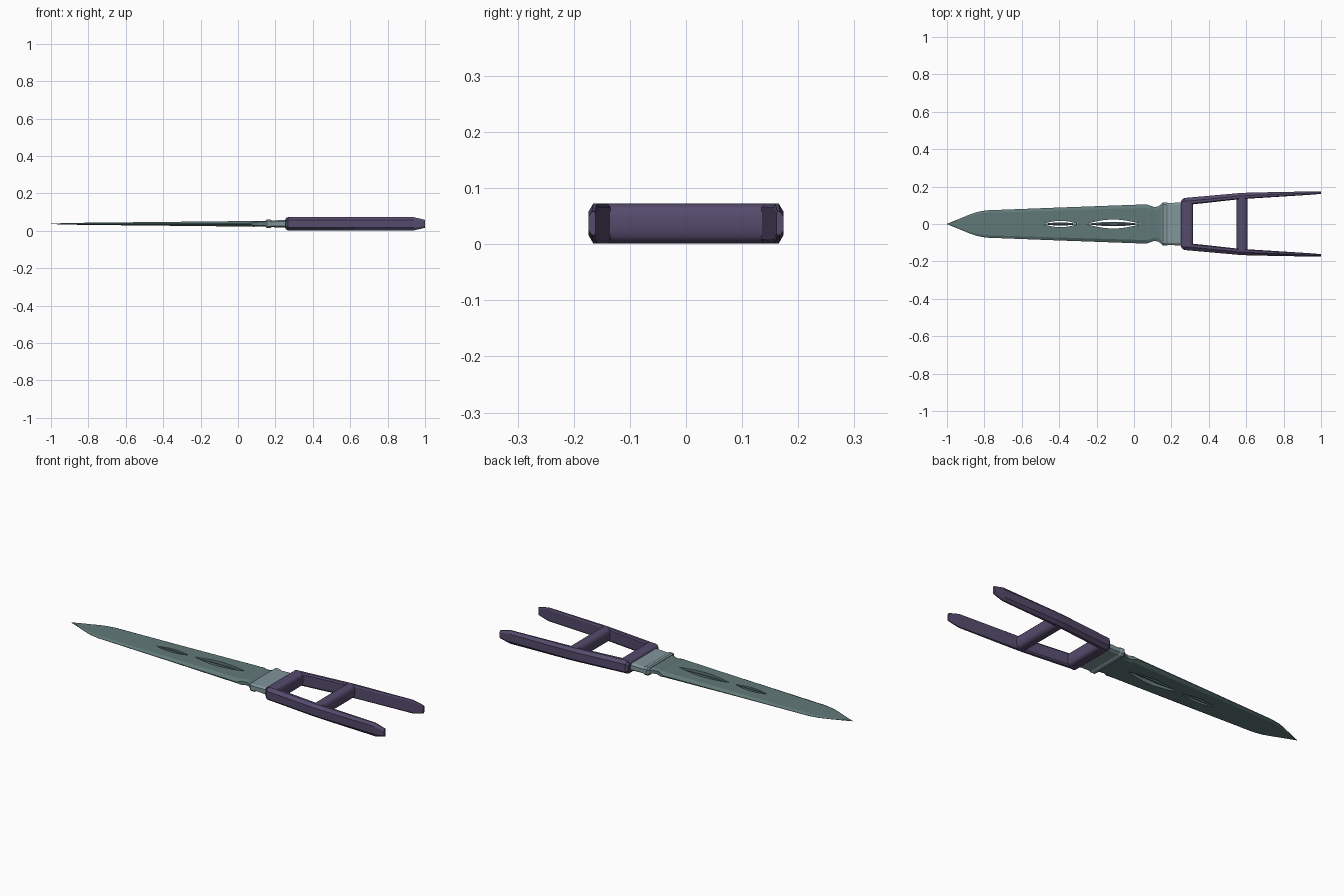
import bpy, bmesh, math

if "Cube" in bpy.data.objects:
    bpy.data.objects.remove(bpy.data.objects["Cube"])

ZC = 0.037


def material(name, rgb):
    m = bpy.data.materials.new(name)
    m.diffuse_color = (*rgb, 1)
    m.use_nodes = True
    m.node_tree.nodes["Principled BSDF"].inputs["Base Color"].default_value = m.diffuse_color
    return m


STEEL = material("blade_steel", (0.12, 0.19, 0.19))
COLLAR = material("collar_steel", (0.22, 0.30, 0.33))
GRIP = material("grip", (0.09, 0.07, 0.15))


def loft(name, rings, mat, smooth=False):
    """Skin a list of equal-sized point rings and cap both ends."""
    bm = bmesh.new()
    vr = [[bm.verts.new(p) for p in r] for r in rings]
    n = len(rings[0])
    for a, b in zip(vr, vr[1:]):
        for i in range(n):
            j = (i + 1) % n
            bm.faces.new((a[i], a[j], b[j], b[i]))
    bm.faces.new(vr[0][::-1])
    bm.faces.new(vr[-1])
    bmesh.ops.recalc_face_normals(bm, faces=bm.faces[:])
    me = bpy.data.meshes.new(name)
    bm.to_mesh(me)
    bm.free()
    ob = bpy.data.objects.new(name, me)
    bpy.context.collection.objects.link(ob)
    if mat:
        me.materials.append(mat)
    if smooth:
        bpy.context.view_layer.objects.active = ob
        ob.select_set(True)
        bpy.ops.object.shade_smooth_by_angle(angle=math.radians(35))
        ob.select_set(False)
    return ob


def plate_ring(x, w, t, flat, edge):
    """Bevel-edged plate cross-section."""
    f = w * flat
    return [(x, y, ZC + z) for y, z in ((-w, -edge), (-f, -t), (f, -t), (w, -edge),
                                        (w, edge), (f, t), (-f, t), (-w, edge))]


# blade: x, half width, half thickness
stations = [(-1, 0.001, 0.001), (-0.95, 0.021, 0.003), (-0.88, 0.05, 0.0045),
            (-0.84, 0.064, 0.0055), (-0.79, 0.073, 0.006), (-0.4, 0.088, 0.010),
            (0.065, 0.105, 0.015), (0.085, 0.099, 0.016), (0.11, 0.090, 0.014),
            (0.13, 0.094, 0.014), (0.155, 0.112, 0.016)]
blade = loft("blade", [plate_ring(x, w, t, 0.82, t * 0.15 if x < 0.07 else t * 0.6)
                       for x, w, t in stations], STEEL)


# pierced slots with a slim leaf inside each
def leaf_outline(x0, x1, w, n=14):
    top = [(x0 + (x1 - x0) * i / n, w * math.sin(math.pi * i / n)) for i in range(n + 1)]
    return top + [(x, -y) for x, y in top[-2:0:-1]]


for i, (x0, x1, w) in enumerate(((-0.49, -0.295, 0.017), (-0.26, 0.04, 0.024))):
    outline = leaf_outline(x0, x1, w)
    cut = loft(f"slot_cutter_{i}", [[(x, y, ZC + z) for x, y in outline] for z in (-0.05, 0.05)], None)
    cut.hide_render = True
    cut.hide_set(True)
    mod = blade.modifiers.new("slot", 'BOOLEAN')
    mod.object = cut
    mod.operation = 'DIFFERENCE'
    mod.solver = 'EXACT'
    m, h = (x0 + x1) / 2, (x1 - x0) / 2
    rings = []
    for s, z in ((0.35, -0.009), (1, -0.003), (1, 0.003), (0.35, 0.009)):
        rings.append([(m + (x - m) * (0.5 + 0.5 * s), y * s, ZC + z)
                      for x, y in leaf_outline(m - h * 0.99, m + h * 0.99, w * 0.5)])
    loft(f"slot_leaf_{i}", rings, STEEL)

# collar between blade and grip
loft("collar", [plate_ring(x, w, t, 0.9, t * 0.6) for x, w, t in
                ((0.148, 0.108, 0.018), (0.155, 0.116, 0.023), (0.172, 0.116, 0.023),
                 (0.18, 0.113, 0.018), (0.24, 0.114, 0.020), (0.27, 0.118, 0.020))], COLLAR)

# side rails: x, inner y, outer y, half height
rail = [(0.255, 0.098, 0.128, 0.022), (0.268, 0.100, 0.139, 0.0355), (0.56, 0.132, 0.165, 0.0355),
        (0.62, 0.136, 0.168, 0.0355), (0.94, 0.156, 0.174, 0.0355), (1.0, 0.161, 0.174, 0.021)]
for side, name in ((1, "rail_left"), (-1, "rail_right")):
    rings = []
    for x, a, b, h in rail:
        c = (b - a) * 0.48
        k = h * 0.42
        d = (b - a) * 0.15
        prof = [(a, -h + k * 0.5), (a + d, -h), (b - c, -h), (b, -h + k),
                (b, h - k), (b - c, h), (a + d, h), (a, h - k * 0.5)]
        rings.append([(x, side * y, ZC + z) for y, z in prof])
    loft(name, rings, GRIP)


# cross bars
def cross_bar(name, cx, rx, rz, half, power, n=16):
    def p(v):
        return math.copysign(abs(v) ** power, v)
    sec = [(cx + rx * p(math.cos(2 * math.pi * (i + 0.5) / n)),
            ZC + rz * p(math.sin(2 * math.pi * (i + 0.5) / n)) / math.sin(math.pi / 2 - math.pi / n) ** power)
           for i in range(n)]
    loft(name, [[(x, y, z) for x, z in sec] for y in (-half, half)], GRIP, True)


cross_bar("front_cross_bar", 0.284, 0.033, 0.0355, 0.122, 0.5)
cross_bar("grip_bar", 0.578, 0.030, 0.0355, 0.145, 0.7)
